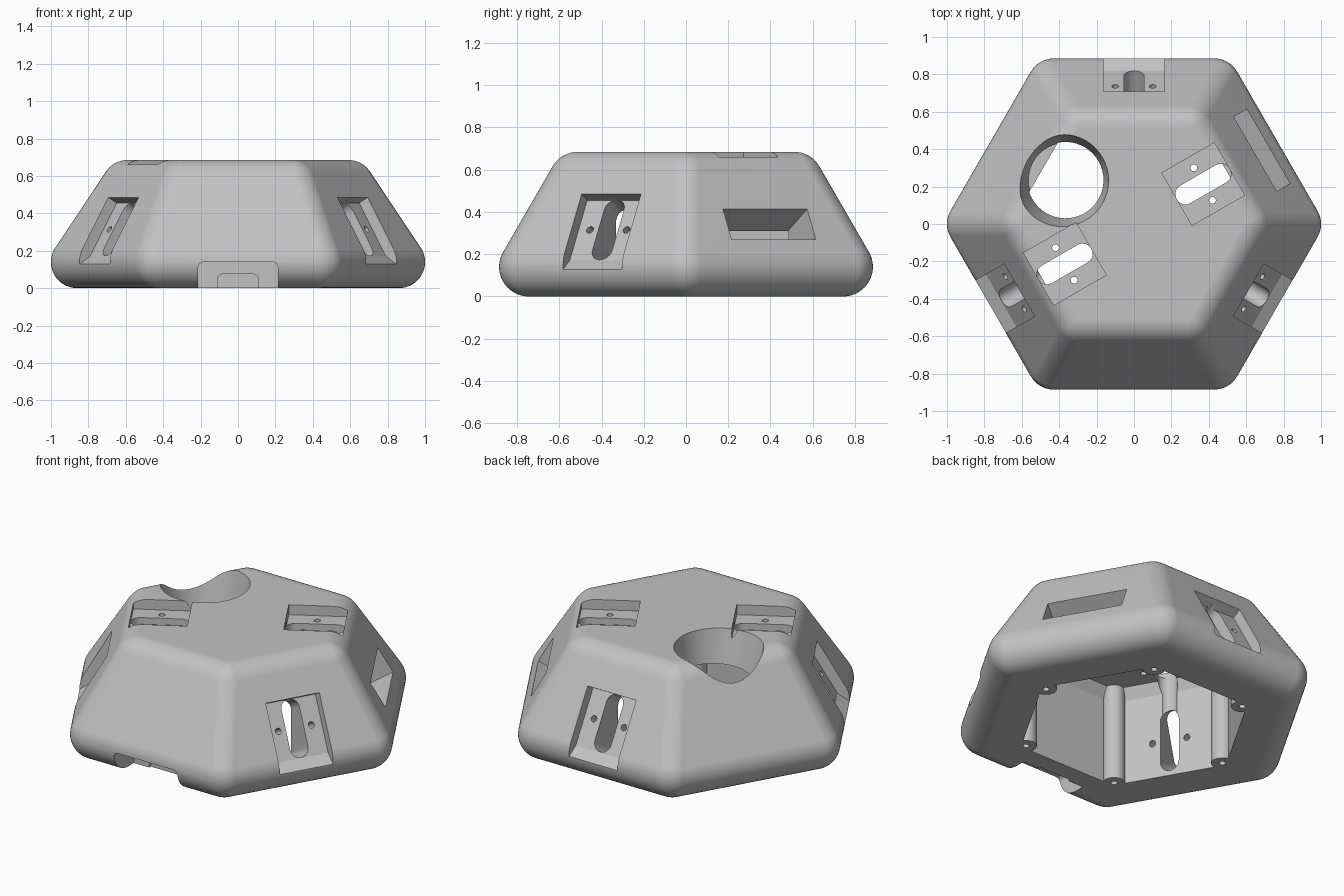
import bpy, bmesh
from math import radians, cos, sin, pi
from mathutils import Matrix, Vector

old = bpy.data.objects.get("Cube")
if old:
    bpy.data.objects.remove(old)

grey = bpy.data.materials.new("light_grey")
grey.use_nodes = True
colour = (0.54, 0.54, 0.54, 1)
grey.diffuse_color = colour
grey.node_tree.nodes["Principled BSDF"].inputs["Base Color"].default_value = colour

ROUND = 0.14      # radius of all outer edges
OPENING = 0.57    # flat-to-centre distance of the hollow


def finish(bm, name, matrix=Matrix()):
    bmesh.ops.remove_doubles(bm, verts=bm.verts, dist=1e-5)
    bmesh.ops.recalc_face_normals(bm, faces=bm.faces)
    mesh = bpy.data.meshes.new(name)
    bm.to_mesh(mesh)
    bm.free()
    mesh.transform(matrix)
    mesh.materials.append(grey)
    obj = bpy.data.objects.new(name, mesh)
    bpy.context.collection.objects.link(obj)
    return obj


def loft(rings, name):
    bm = bmesh.new()
    rows = [[bm.verts.new(p) for p in ring] for ring in rings]
    n = len(rows[0])
    for low, high in zip(rows, rows[1:]):
        for i in range(n):
            j = (i + 1) % n
            bm.faces.new((low[i], low[j], high[j], high[i]))
    bm.faces.new(rows[0][::-1])
    bm.faces.new(rows[-1])
    return finish(bm, name)


def hex_ring(apothem, z, radius=0.0, steps=0):
    points = []
    for k in range(6):
        corner = radians(60 * k)
        reach = apothem / cos(pi / 6)
        for s in range(steps + 1):
            a = corner + (radians(60 * s / steps - 30) if steps else 0)
            points.append((reach * cos(corner) + radius * cos(a),
                           reach * sin(corner) + radius * sin(a), z))
    return points


def prism(points, low, high, matrix, name):
    """Extrude a flat outline along local z."""
    bm = bmesh.new()
    face = bm.faces.new([bm.verts.new((x, y, low)) for x, y in points])
    top = bmesh.ops.extrude_face_region(bm, geom=[face])["geom"]
    bmesh.ops.translate(bm, vec=(0, 0, high - low),
                        verts=[v for v in top if isinstance(v, bmesh.types.BMVert)])
    return finish(bm, name, matrix)


def rectangle(half_x, half_y):
    return [(-half_x, -half_y), (half_x, -half_y), (half_x, half_y), (-half_x, half_y)]


def arc(cx, cy, r, start, end, steps):
    return [(cx + r * cos(radians(start + (end - start) * i / steps)),
             cy + r * sin(radians(start + (end - start) * i / steps)))
            for i in range(steps + 1)]


def cone(p_low, p_high, r_low, r_high, name):
    p_low, p_high = Vector(p_low), Vector(p_high)
    axis = p_high - p_low
    bm = bmesh.new()
    bmesh.ops.create_cone(bm, cap_ends=True, segments=48, radius1=r_low,
                          radius2=r_high, depth=axis.length)
    turn = axis.to_track_quat("Z", "Y").to_matrix().to_4x4()
    return finish(bm, name, Matrix.Translation((p_low + p_high) / 2) @ turn)


def cut(target, cutters):
    bpy.context.view_layer.objects.active = target
    for c in cutters:
        mod = target.modifiers.new("cut", "BOOLEAN")
        mod.operation = "DIFFERENCE"
        mod.solver = "EXACT"
        mod.object = c
        bpy.ops.object.modifier_apply(modifier=mod.name)
        bpy.data.objects.remove(c)


def spin(degrees):
    return Matrix.Rotation(radians(degrees), 4, "Z")


def slope_frame(az, out, z):
    """Frame on a sloping side, local z pointing straight out of the slope."""
    return spin(az) @ Matrix.Translation((out, 0, z)) @ Matrix.Rotation(radians(60), 4, "Y")


def slot_cutters(frame, depth):
    """Long slot with a screw hole on each side."""
    half, r = 0.11, 0.054
    outline = arc(half, 0, r, -90, 90, 12) + arc(-half, 0, r, 90, 270, 12)
    made = [prism(outline, -depth, 0.03, frame, "slot_cutter")]
    for side in (-1, 1):
        hole = arc(0, side * 0.1, 0.018, 0, 345, 23)
        made.append(prism(hole, -depth, 0.03, frame, "screw_cutter"))
    return made


# Rounded hexagonal shell
rings = []
for apothem, z, angles in ((0.745, ROUND, (-90, 30)), (0.511, 0.545, (30, 90))):
    for i in range(int((angles[1] - angles[0]) / 7.5) + 1):
        e = radians(angles[0] + 7.5 * i)
        rings.append(hex_ring(apothem, z + ROUND * sin(e), ROUND * cos(e), 8))
shell = loft(rings, "hexagonal_shell")

# Hollow, leaving corner screw columns and a collar around the round hole
hollow = loft([hex_ring(OPENING, -0.1), hex_ring(OPENING, 0.52),
               hex_ring(0.534, 0.585)], "hollow_cutter")
screw_spots = [(0.63 * cos(radians(60 * k)), 0.63 * sin(radians(60 * k))) for k in range(6)]
cut(hollow, [cone((x, y, -0.2), (x, y, 0.7), 0.06, 0.06, "column") for x, y in screw_spots])
cut(hollow, [cone((-0.365, 0.235, 0.48), (-0.375, 0.235, 0.66), 0.235, 0.265, "collar")])
cut(shell, [hollow])
cut(shell, [cone((x, y, -0.1), (x, y, 0.2), 0.018, 0.018, "screw_cutter") for x, y in screw_spots])

# Round tapered hole on the upper back corner
cut(shell, [cone((-0.365, 0.235, 0.46), (-0.382, 0.233, 0.72), 0.2, 0.254, "round_cutter")])

# Slotted pockets in three sloping sides
for az in (90, 210, 330):
    upright = spin(az) @ Matrix.Rotation(pi / 2, 4, "X")
    profile = [(0.655, 0.455), (0.82, 0.17), (0.92, 0.105), (1.1, 0.3), (0.8, 0.539)]
    cut(shell, [prism(profile, -0.162, 0.162, upright, "side_pocket_cutter")])
    cut(shell, slot_cutters(slope_frame(az, 0.736, 0.315), 0.32))

# Slotted pockets in the top
for az in (30, 210):
    frame = spin(az) @ Matrix.Translation((0.427, 0, 0.625))
    cut(shell, [prism(rectangle(0.162, 0.162), 0, 0.2, frame, "top_pocket_cutter")])
    cut(shell, slot_cutters(frame, 0.3))

# Window straight through the remaining back slope
cut(shell, [prism(rectangle(0.083, 0.23), -0.34, 0.1,
                  slope_frame(30, 0.79, 0.342), "window_cutter")])

# Cable notch at the front with a shallow knock-out panel
upright = Matrix.Rotation(pi / 2, 4, "X")
for half, height, inner in ((0.213, 0.14, 0.69), (0.11, 0.075, 0.675)):
    r = 0.03
    outline = [(-half, -0.1), (half, -0.1)]
    outline += arc(half - r, height - r, r, 0, 90, 6)
    outline += arc(-half + r, height - r, r, 90, 180, 6)
    cut(shell, [prism(outline, inner, 1.0, upright, "notch_cutter")])

# Smooth rounded edges, crisp cuts
bpy.ops.object.select_all(action="DESELECT")
shell.select_set(True)
bpy.context.view_layer.objects.active = shell
bpy.ops.object.shade_smooth_by_angle(angle=radians(25))
weighted = shell.modifiers.new("even_shading", "WEIGHTED_NORMAL")
weighted.keep_sharp = True
